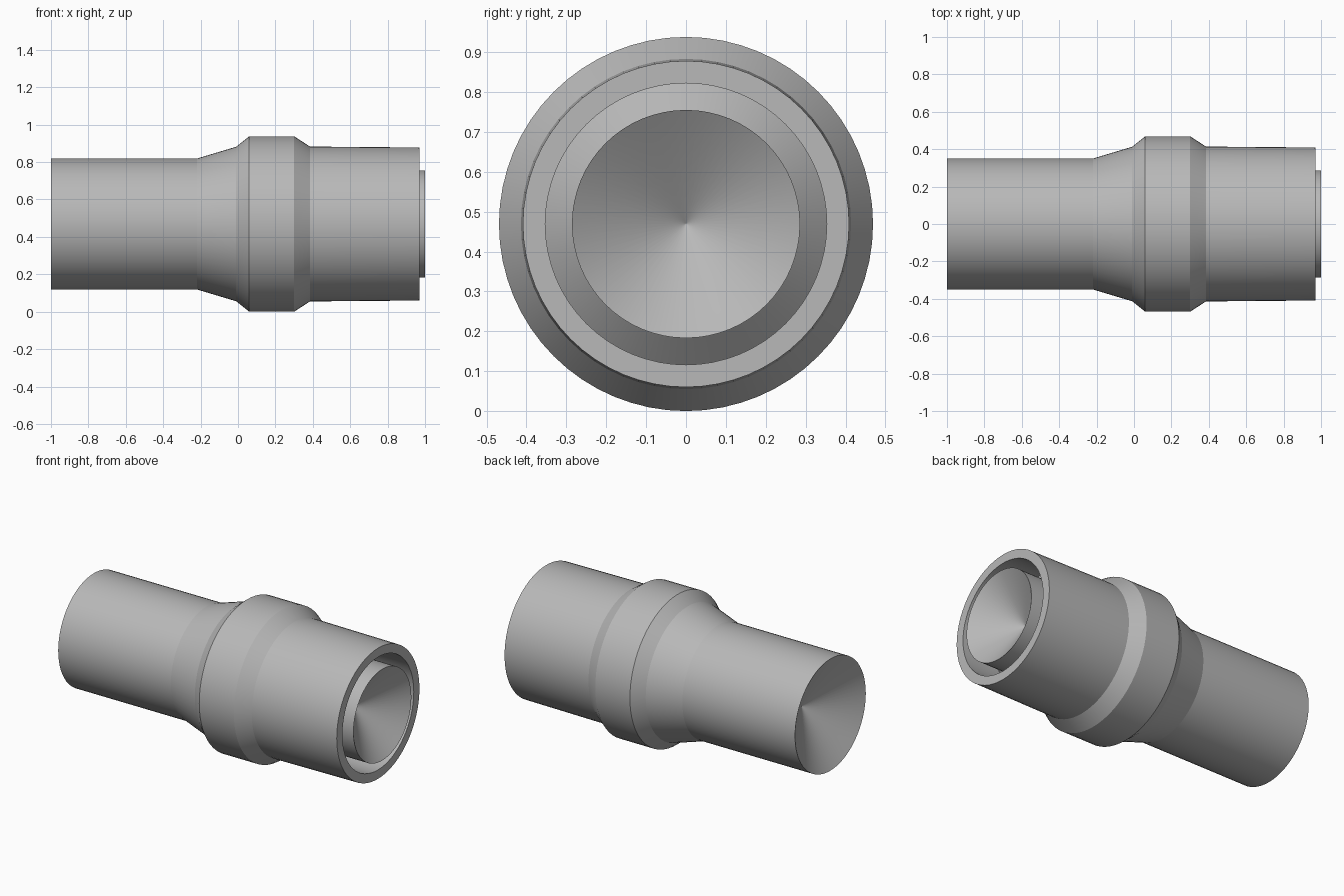
import bpy, bmesh, math

if "Cube" in bpy.data.objects:
    bpy.data.objects.remove(bpy.data.objects["Cube"])

SIDES = 64
AXIS_Z = 0.469

grey = bpy.data.materials.new("mid_grey")
grey.diffuse_color = (0.48, 0.48, 0.48, 1)
grey.use_nodes = True
grey.node_tree.nodes["Principled BSDF"].inputs["Base Color"].default_value = grey.diffuse_color


def revolve(name, profile):
    """Turn (x, radius) points around the horizontal x axis."""
    bm = bmesh.new()
    rings = []
    for x, r in profile:
        if r == 0:
            rings.append([bm.verts.new((x, 0, AXIS_Z))] * SIDES)
            continue
        ring = []
        for k in range(SIDES):
            a = 2 * math.pi * k / SIDES
            ring.append(bm.verts.new((x, r * math.sin(a), AXIS_Z + r * math.cos(a))))
        rings.append(ring)
    for p, q in zip(rings, rings[1:]):
        for k in range(SIDES):
            n = (k + 1) % SIDES
            corners = list(dict.fromkeys((p[k], q[k], q[n], p[n])))
            bm.faces.new(corners)
    mesh = bpy.data.meshes.new(name)
    bm.to_mesh(mesh)
    bm.free()
    mesh.materials.append(grey)
    obj = bpy.data.objects.new(name, mesh)
    bpy.context.collection.objects.link(obj)
    bpy.ops.object.select_all(action='DESELECT')
    bpy.context.view_layer.objects.active = obj
    obj.select_set(True)
    bpy.ops.object.shade_smooth_by_angle(angle=math.radians(15))
    return obj


# Narrow tube with a conical hollow end, flaring up to the collar
# (the tiny ring beside the apex keeps the cone's shading crisp)
revolve("narrow_tube", [(-0.80, 0), (-0.801, 0.002), (-1.0, 0.35), (-0.22, 0.35),
                        (-0.01, 0.413), (0.06, 0.469)])

# Bevelled collar and wide tube, ending in a rim with a recess behind it
revolve("collar_and_wide_tube", [(0.06, 0.469), (0.30, 0.469), (0.385, 0.414),
                                 (0.97, 0.409), (0.97, 0.353), (0.72, 0.353)])

# Inner plug rising from the recess, with a conical hollow face
revolve("inner_plug", [(0.72, 0.353), (0.78, 0.286), (1.0, 0.286),
                       (0.801, 0.002), (0.80, 0)])
